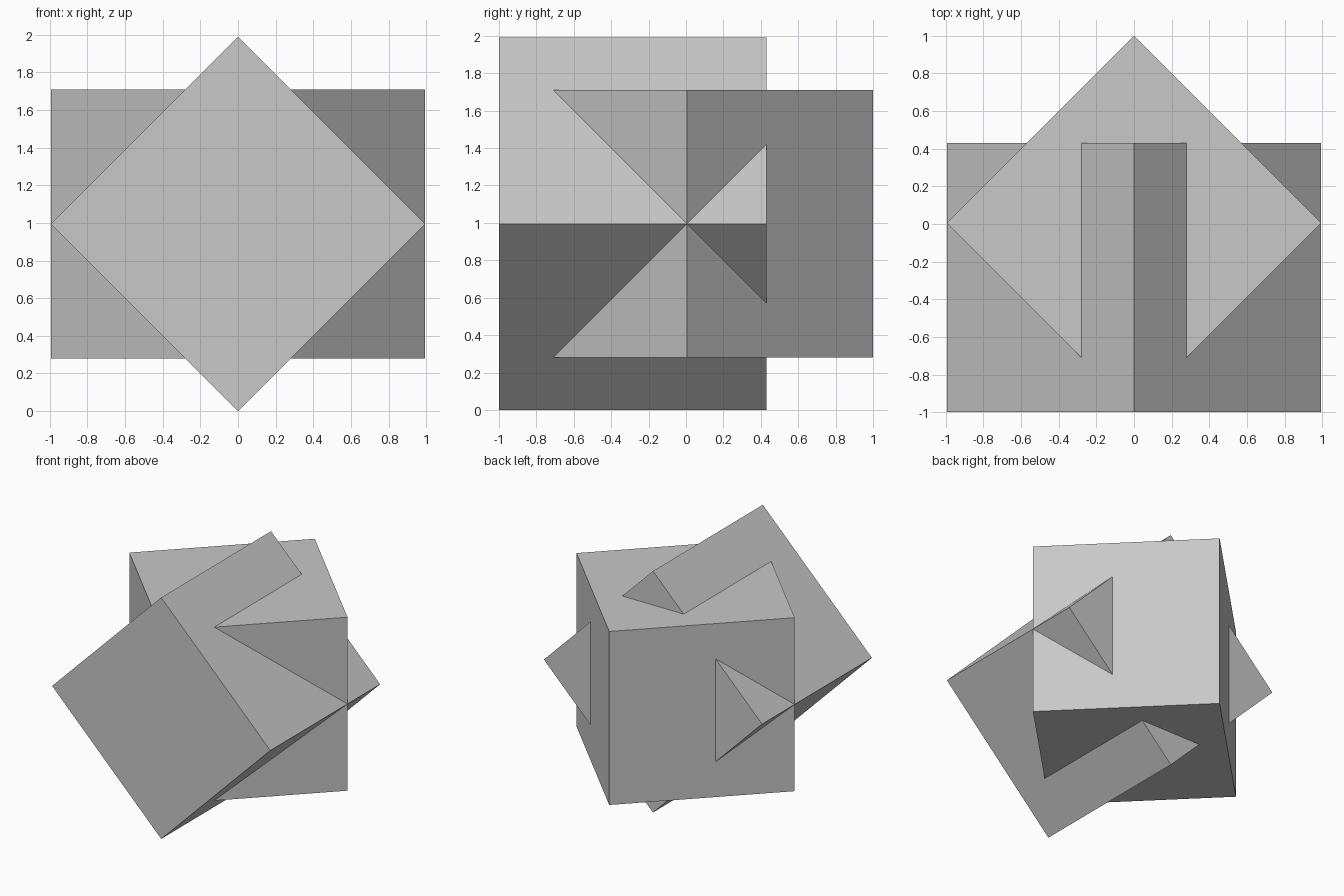
import bpy
from math import radians, sqrt

default = bpy.data.objects.get("Cube")
if default:
    bpy.data.objects.remove(default, do_unlink=True)

# One plain grey for both blocks
grey = bpy.data.materials.new("plain_grey")
grey.use_nodes = True
colour = (0.58, 0.58, 0.58, 1)
grey.diffuse_color = colour
grey.node_tree.nodes["Principled BSDF"].inputs["Base Color"].default_value = colour

HALF_DIAGONAL = 0.995
SIDE = HALF_DIAGONAL * sqrt(2)
LENGTH = 1.43


def block(name, location, size, rotation):
    """Flat-faced block turned about one of its own axes."""
    bpy.ops.mesh.primitive_cube_add(size=1, location=location, rotation=rotation)
    ob = bpy.context.object
    ob.name = name
    ob.scale = size
    bpy.ops.object.transform_apply(location=False, rotation=False, scale=True)
    ob.data.materials.append(grey)
    return ob


# Front block stands on an edge, turned about the front-to-back axis
block("front_block", (0, LENGTH / 2 - 1, HALF_DIAGONAL),
      (SIDE, LENGTH, SIDE), (0, radians(45), 0))

# Rear block is upright, turned about the vertical axis
block("rear_block", (0, 1 - HALF_DIAGONAL, HALF_DIAGONAL),
      (SIDE, SIDE, LENGTH), (0, 0, radians(45)))
